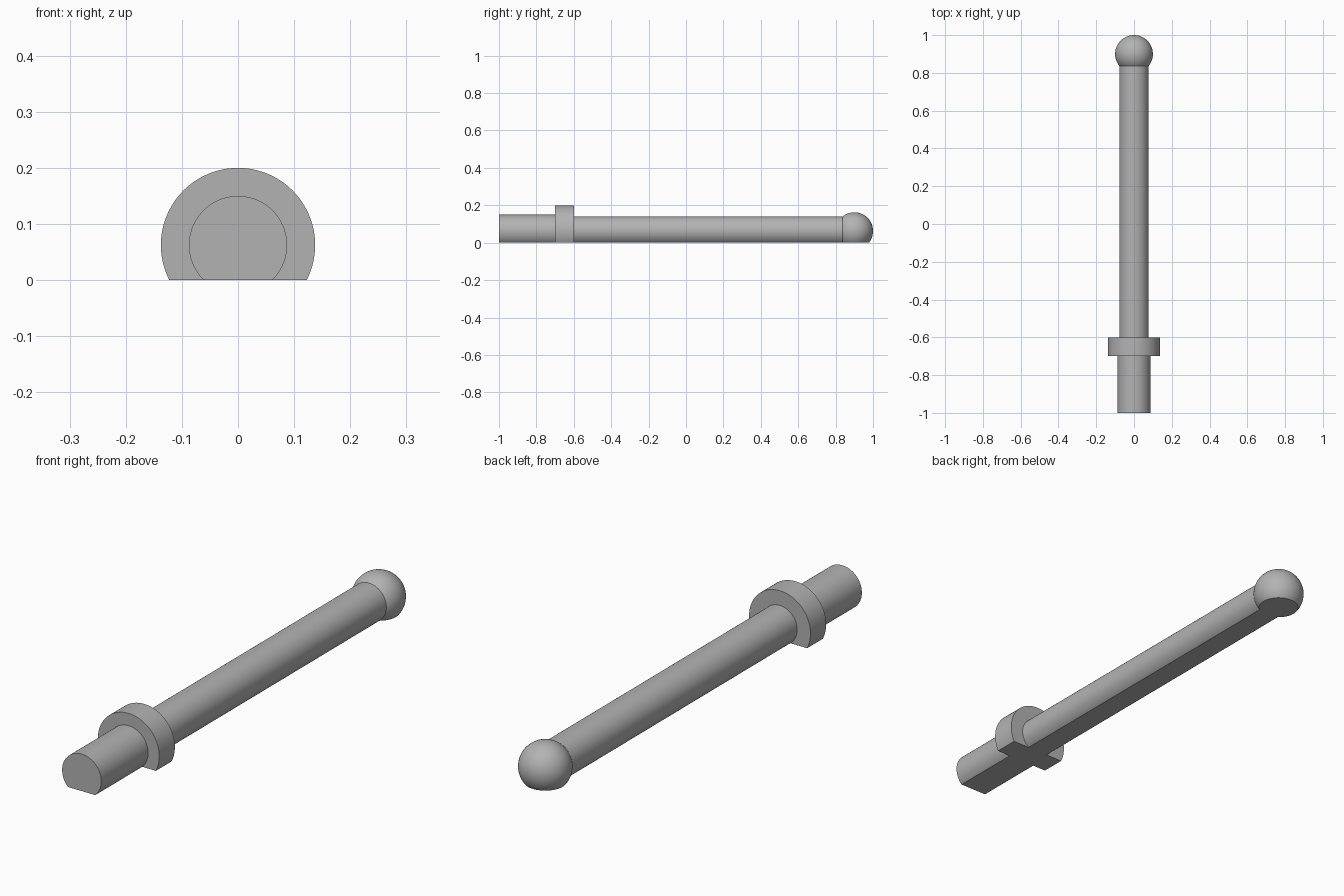
import bpy, bmesh
from math import asin, cos, sin, pi, radians
from mathutils import Vector, Matrix

cube = bpy.data.objects.get("Cube")
if cube:
    bpy.data.objects.remove(cube, do_unlink=True)

AXIS_Z = 0.0625
GRIP_R, COLLAR_R, SHAFT_R, BALL_R = 0.0875, 0.1375, 0.078, 0.1
BALL_Y = 0.9
SIDES, BALL_STEPS = 96, 32

grey = bpy.data.materials.new("plain grey")
grey.use_nodes = True
colour = (0.45, 0.45, 0.45, 1)
grey.diffuse_color = colour
grey.node_tree.nodes["Principled BSDF"].inputs["Base Color"].default_value = colour

# Profile of grip, collar and shaft as (radius, y)
profile = [(0, -1), (GRIP_R, -1), (GRIP_R, -0.7), (COLLAR_R, -0.7),
           (COLLAR_R, -0.6), (SHAFT_R, -0.6)]

# Ball tip, starting where the shaft enters it
start = pi - asin(SHAFT_R / BALL_R)
for i in range(BALL_STEPS + 1):
    a = start * (1 - i / BALL_STEPS)
    profile.append((BALL_R * sin(a), BALL_Y + BALL_R * cos(a)))

# Lathe the profile around the long axis
bm = bmesh.new()
verts = [bm.verts.new((r, y, AXIS_Z)) for r, y in profile]
edges = [bm.edges.new(pair) for pair in zip(verts, verts[1:])]
bmesh.ops.spin(bm, geom=verts + edges, cent=(0, 0, AXIS_Z), axis=(0, 1, 0),
               angle=2 * pi, steps=SIDES, use_duplicate=False)
bmesh.ops.remove_doubles(bm, verts=bm.verts, dist=0.00005)

# Slice off the underside and close it with a flat face
cut = bmesh.ops.bisect_plane(bm, geom=bm.verts[:] + bm.edges[:] + bm.faces[:],
                             plane_co=(0, 0, 0), plane_no=(0, 0, 1),
                             clear_inner=True, dist=0.00001)
rim = [e for e in bm.edges if e.is_boundary]
bmesh.ops.triangle_fill(bm, edges=rim, use_beauty=True)
bmesh.ops.recalc_face_normals(bm, faces=bm.faces)

mesh = bpy.data.meshes.new("ball_ended_rod")
bm.to_mesh(mesh)
bm.free()
mesh.materials.append(grey)
rod = bpy.data.objects.new("ball_ended_rod", mesh)
bpy.context.collection.objects.link(rod)

# Smooth round surfaces, crisp steps and flat
bpy.ops.object.select_all(action='DESELECT')
rod.select_set(True)
bpy.context.view_layer.objects.active = rod
bpy.ops.object.shade_smooth_by_angle(angle=radians(30))
